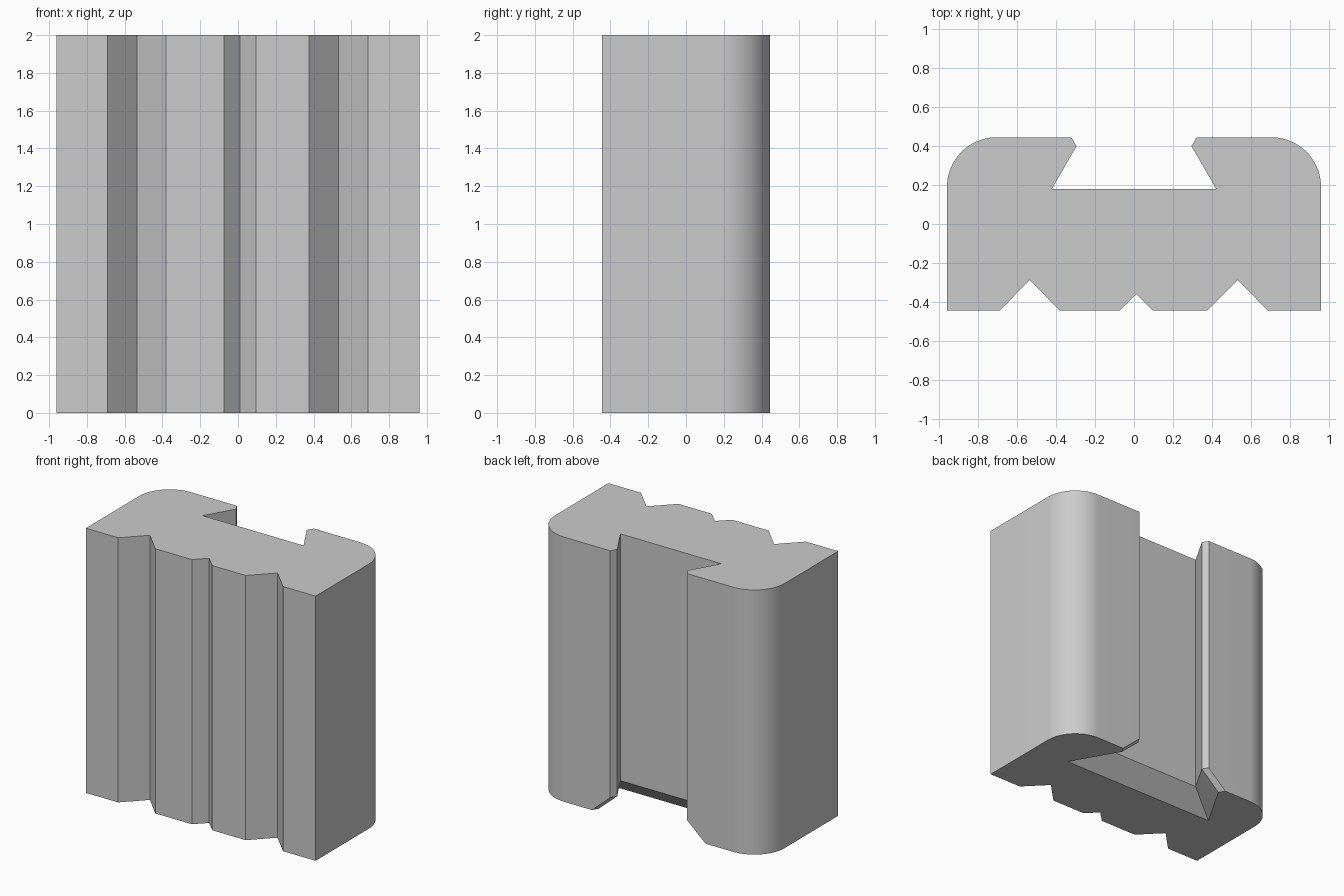
import bpy, bmesh, math

old = bpy.data.objects.get("Cube")
if old:
    bpy.data.objects.remove(old, do_unlink=True)

HEIGHT = 2.0
HALF_W = 0.96
HALF_D = 0.445
RADIUS = 0.255
LEAD_IN = 0.135      # chamfer around the slot at the bottom
ARC_STEPS = 24


def slot_side(d):
    """Right half of the dovetail slot, widened by d, from floor to mouth."""
    return [(0.422 + 1.717 * d, 0.18 - d),
            (0.295 + 1.14 * d, 0.40),
            (0.322 + 1.135 * d, HALF_D)]


def section(d):
    """Closed counter-clockwise outline of the block."""
    pts = [(-HALF_W, -HALF_D)]
    # V grooves across the front
    for centre, half, peak in ((-0.535, 0.155, -0.287),
                               (0.011, 0.085, -0.36),
                               (0.532, 0.156, -0.287)):
        pts += [(centre - half, -HALF_D), (centre, peak), (centre + half, -HALF_D)]
    pts.append((HALF_W, -HALF_D))
    # rounded back corner, then the slot, then the same mirrored
    half = []
    for i in range(ARC_STEPS + 1):
        a = math.pi / 2 * i / ARC_STEPS
        half.append((HALF_W - RADIUS + RADIUS * math.cos(a),
                     HALF_D - RADIUS + RADIUS * math.sin(a)))
    half += reversed(slot_side(d))
    return pts + half + [(-x, y) for x, y in reversed(half)]


# Loft the outline through three levels
bm = bmesh.new()
rings = []
for z, d in ((0, LEAD_IN), (LEAD_IN, 0), (HEIGHT, 0)):
    rings.append([bm.verts.new((x, y, z)) for x, y in section(d)])
count = len(rings[0])
for low, high in zip(rings, rings[1:]):
    for i in range(count):
        j = (i + 1) % count
        bm.faces.new((low[i], low[j], high[j], high[i]))
bm.faces.new(list(reversed(rings[0])))
bm.faces.new(rings[-1])
bmesh.ops.recalc_face_normals(bm, faces=bm.faces)

mesh = bpy.data.meshes.new("dovetail_block")
bm.to_mesh(mesh)
bm.free()
block = bpy.data.objects.new("dovetail_block", mesh)
bpy.context.collection.objects.link(block)

# Plain grey finish
grey = bpy.data.materials.new("light_grey")
grey.use_nodes = True
colour = (0.6, 0.6, 0.6, 1)
grey.diffuse_color = colour
grey.node_tree.nodes["Principled BSDF"].inputs["Base Color"].default_value = colour
mesh.materials.append(grey)

# Smooth the rounded corners, keep the edges sharp
bpy.context.view_layer.objects.active = block
block.select_set(True)
bpy.ops.object.shade_smooth_by_angle(angle=math.radians(25))
